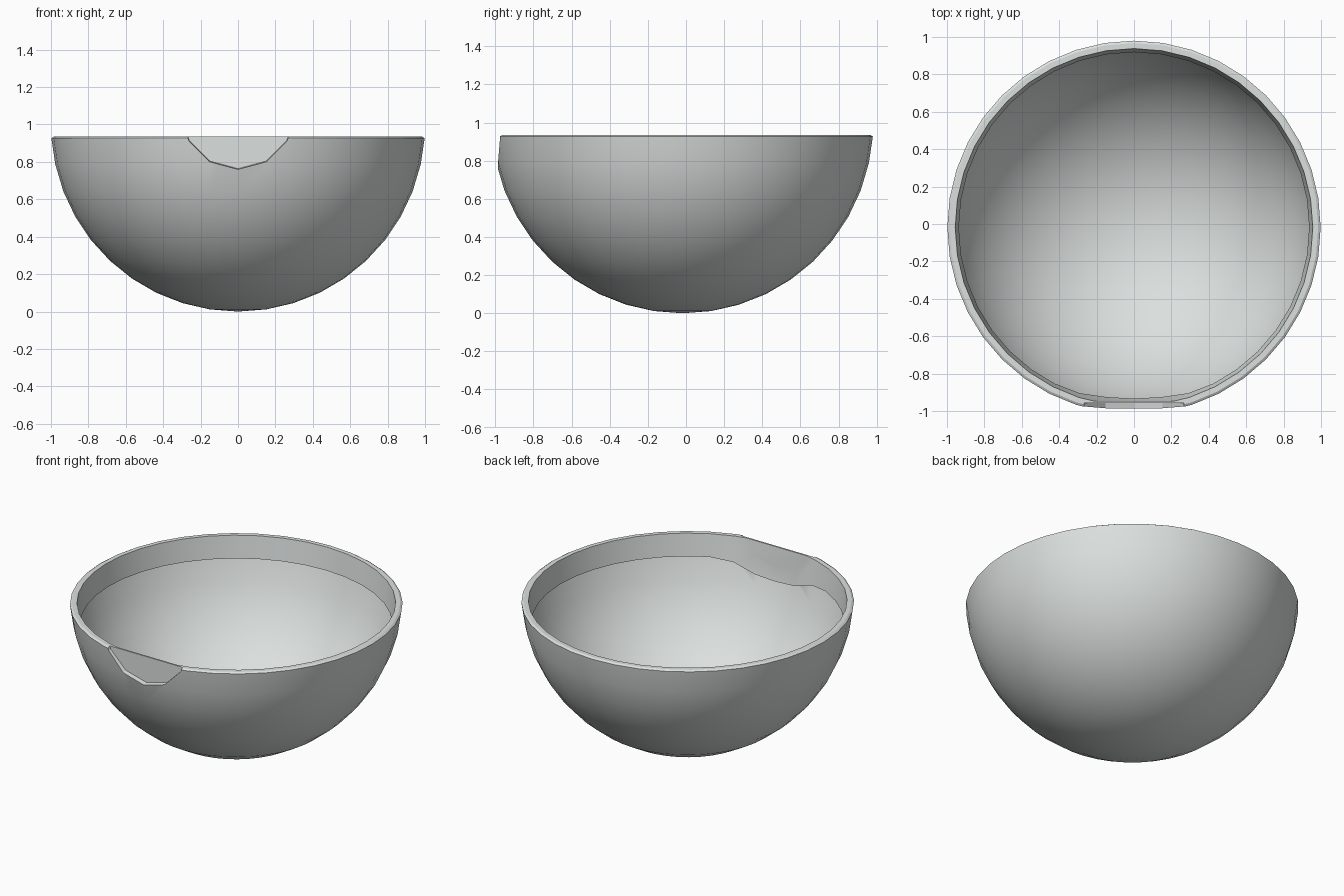
import bpy, bmesh, math
from mathutils import Matrix

SEGS = 40
Y0 = -0.018          # centre of the round shell
RIM_Z = 0.935
INNER = 0.992        # radius of the thin shell's inside

cube = bpy.data.objects.get("Cube")
if cube:
    bpy.data.objects.remove(cube, do_unlink=True)

grey = bpy.data.materials.new("light_grey")
grey.use_nodes = True
colour = (0.71, 0.745, 0.735, 1)
grey.diffuse_color = colour
grey.node_tree.nodes["Principled BSDF"].inputs["Base Color"].default_value = colour


def make_object(name, bm):
    bmesh.ops.recalc_face_normals(bm, faces=bm.faces)
    mesh = bpy.data.meshes.new(name)
    bm.to_mesh(mesh)
    bm.free()
    mesh.materials.append(grey)
    obj = bpy.data.objects.new(name, mesh)
    bpy.context.collection.objects.link(obj)
    return obj


def round_solid(name, bottom_z, rows):
    """Closed round solid; each row maps an angle to (radius, z)."""
    bm = bmesh.new()
    pole = bm.verts.new((0, Y0, bottom_z))
    rings = []
    for row in rows:
        ring = []
        for i in range(SEGS):
            a = math.tau * i / SEGS
            r, z = row(a)
            ring.append(bm.verts.new((r * math.cos(a), Y0 + r * math.sin(a), z)))
        rings.append(ring)
    for i in range(SEGS):
        j = (i + 1) % SEGS
        bm.faces.new((pole, rings[0][j], rings[0][i]))
        for low, high in zip(rings, rings[1:]):
            bm.faces.new((low[i], low[j], high[j], high[i]))
    bm.faces.new(rings[-1])
    return make_object(name, bm)


def fixed(r, z):
    return lambda a: (r, z)


def sphere_rows(radius, count):
    """Rings of a sphere centred at z = 1, from the bottom up."""
    steps = [math.radians(8.63 * k) for k in range(1, count + 1)]
    return [fixed(radius * math.sin(t), 1 - radius * math.cos(t)) for t in steps]


def lip_edge(radius):
    """Lower edge of the rim lip, dipping below the front notch."""
    def row(a):
        off = abs(math.cos(a)) if math.sin(a) < 0 else 1
        dip = min(1, max(0, (0.36 - off) / 0.24))
        z = 0.79 - 0.08 * dip
        return math.sqrt(radius ** 2 - (1 - z) ** 2), z
    return row


def cut(target, cutter):
    mod = target.modifiers.new("cut", "BOOLEAN")
    mod.operation = "DIFFERENCE"
    mod.solver = "EXACT"
    mod.object = cutter
    bpy.context.view_layer.objects.active = target
    bpy.ops.object.modifier_apply(modifier=mod.name)
    bpy.data.objects.remove(cutter, do_unlink=True)


# Outer half ball with a slightly eased rim
bowl = round_solid("bowl", 0, sphere_rows(1, 9)
                   + [fixed(0.998, 0.927), fixed(0.985, RIM_Z)])

# Hollow: thin shell below, then the lip that hangs from the rim
hollow = round_solid("hollow", 1 - INNER, sphere_rows(INNER, 8)
                     + [lip_edge(INNER), lip_edge(0.96),
                        fixed(0.956, RIM_Z), fixed(0.957, 1.1)])

# Flat inside face behind the notch
bm = bmesh.new()
bmesh.ops.create_cube(bm, size=2, matrix=Matrix.Translation((0, -1.946, 1.72)))
cut(hollow, make_object("flat_cutter", bm))

# Shallow twelve-sided notch at the front
bm = bmesh.new()
bmesh.ops.create_cone(bm, cap_ends=True, segments=12, radius1=0.302, radius2=0.33,
                      depth=0.2, matrix=Matrix.Translation((0, -1.057, 1.066))
                      @ Matrix.Rotation(math.pi / 2, 4, "X"))
cut(bowl, make_object("notch_cutter", bm))
cut(bowl, hollow)

# Smooth shell with sharp rim, notch and lip
bpy.ops.object.select_all(action="DESELECT")
bowl.select_set(True)
bpy.context.view_layer.objects.active = bowl
bpy.ops.object.shade_smooth_by_angle(angle=math.radians(25))
